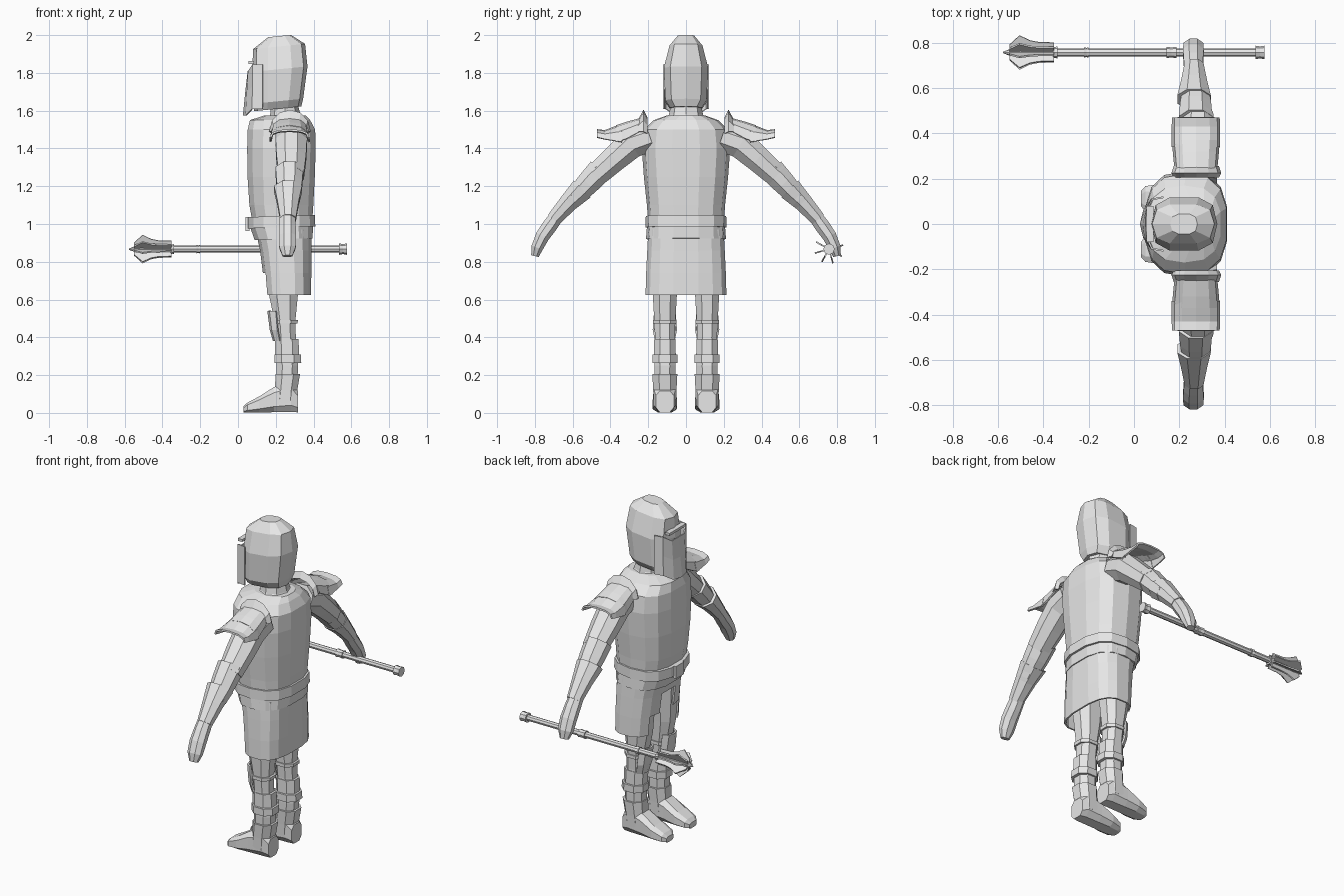
import bpy, bmesh, math
from mathutils import Vector

cube = bpy.data.objects.get("Cube")
if cube:
    bpy.data.objects.remove(cube)

steel = bpy.data.materials.new("pale_grey")
steel.use_nodes = True
steel.diffuse_color = (0.8, 0.8, 0.8, 1)
steel.node_tree.nodes["Principled BSDF"].inputs["Base Color"].default_value = (0.8, 0.8, 0.8, 1)


def finish(name, bm, thick=0):
    bmesh.ops.recalc_face_normals(bm, faces=bm.faces)
    mesh = bpy.data.meshes.new(name)
    bm.to_mesh(mesh)
    bm.free()
    obj = bpy.data.objects.new(name, mesh)
    bpy.context.collection.objects.link(obj)
    mesh.materials.append(steel)
    if thick:
        mod = obj.modifiers.new("thickness", "SOLIDIFY")
        mod.thickness = thick
    return obj


def bow(value, power):
    return math.copysign(abs(value) ** (2 / power), value)


def loft(name, rings, n=8, power=2, arc=None, turn=0, caps=True, thick=0, cut=None):
    """Skin rings of (centre, u axis, v axis); arc limits the angle in degrees."""
    bm = bmesh.new()
    if arc:
        angles = [math.radians(arc[0] + (arc[1] - arc[0]) * i / n) for i in range(n + 1)]
    else:
        angles = [math.tau * (i + turn) / n for i in range(n)]
    rows = [[bm.verts.new(c + u * bow(math.cos(a), power) + v * bow(math.sin(a), power))
             for a in angles] for c, u, v in rings]
    for low, high in zip(rows, rows[1:]):
        for i in range(n):
            j = (i + 1) % len(angles)
            bm.faces.new((low[i], low[j], high[j], high[i]))
    if caps and not arc:
        bm.faces.new(rows[0])
        bm.faces.new(rows[-1])
    if cut:
        gone = [f for f in bm.faces if cut(f.calc_center_median())]
        bmesh.ops.delete(bm, geom=gone, context="FACES")
    return finish(name, bm, thick)


def upright(rows, y=0, tilt=0):
    """Level rings from (z, front x, back x, half width)."""
    return [(Vector(((a + b) / 2, y, z)), Vector(((b - a) / 2, 0, tilt * (b - a) / 2)),
             Vector((0, w, 0))) for z, a, b, w in rows]


def limb(rows, side, x):
    """Rings across a path in the y-z plane, from (y, z, half x, half thickness)."""
    out = []
    for i, (y, z, hx, hr) in enumerate(rows):
        p, q = rows[max(i - 1, 0)], rows[min(i + 1, len(rows) - 1)]
        d = Vector((0, q[0] - p[0], q[1] - p[1])).normalized()
        out.append((Vector((x, side * y, z)), Vector((hx, 0, 0)),
                    Vector((0, -side * d.z, d.y)) * hr))
    return out


def arch(rows, side, x):
    """Rings standing across y, from (y, base z, half x, height)."""
    return [(Vector((x, side * y, z)), Vector((hx, 0, 0)), Vector((0, 0, h)))
            for y, z, hx, h in rows]


def along_x(rows, y, z=None):
    """Rings facing along x, from (x, half width, half height)."""
    return [(Vector((x, y, hz if z is None else z)), Vector((0, hw, 0)), Vector((0, 0, hz)))
            for x, hw, hz in rows]


def box(name, centre, size):
    bm = bmesh.new()
    bmesh.ops.create_cube(bm, size=1)
    for v in bm.verts:
        v.co = Vector(centre) + v.co * Vector(size)
    return finish(name, bm)


# Helmet, with a pointed visor under the eye slit
loft("helmet", upright([(1.61, .085, .335, .085), (1.65, .08, .345, .113), (1.82, .075, .368, .122),
                        (1.94, .08, .355, .09), (1.995, .16, .28, .045)], tilt=.1), 10, 2.8)
bm = bmesh.new()
rows = []
for z, dx in ((1.59, 0), (1.71, .012), (1.825, .025)):
    rows.append([bm.verts.new((x + dx * (1 - abs(y) / .12), y, z + (.02 if abs(y) > .1 else -.015)))
                 for x, y in ((.13, -.122), (.075, -.112), (.04, -.06), (.026, 0),
                              (.04, .06), (.075, .112), (.13, .122))])
for low, high in zip(rows, rows[1:]):
    for i in range(len(low) - 1):
        bm.faces.new((low[i], low[i + 1], high[i + 1], high[i]))
finish("visor", bm, .008)
box("brow_ridge", (.07, 0, 1.855), (.03, .16, .015))
loft("neck", upright([(1.53, .15, .36, .13), (1.58, .17, .33, .09), (1.66, .18, .31, .075)]), 8)

# Torso armour
loft("torso", upright([(1.0, .075, .395, .2), (1.1, .057, .402, .207), (1.25, .047, .41, .223),
                       (1.4, .045, .415, .234), (1.5, .048, .412, .222), (1.55, .06, .385, .17),
                       (1.575, .14, .36, .1)]), 14, 2.6, turn=.5)
loft("belt", upright([(.982, .05, .413, .214), (1.042, .05, .41, .213)], tilt=.03), 14, 2.6, turn=.5)
loft("lower_belt", upright([(.92, .085, .398, .212), (.985, .062, .4, .207)], tilt=.03), 14, 2.6, turn=.5)
box("buckle", (.05, 0, 1.0), (.02, .08, .075))

# Skirt with an arched opening at the front
loft("skirt", upright([(.625, .14, .388, .217), (.74, .13, .39, .214), (.86, .115, .39, .208),
                       (.97, .09, .392, .202)]), 16, 2.8, turn=.5, caps=False, thick=.01,
     cut=lambda c: c.x < .2 and (abs(c.y) < .13 and c.z < .8 or abs(c.y) < .05 and c.z < .9))

for side, tag in ((1, "right_"), (-1, "left_")):
    # Arms
    loft(tag + "upper_arm", limb([(.19, 1.46, .09, .08), (.29, 1.425, .09, .085),
                                  (.38, 1.345, .085, .075), (.48, 1.255, .072, .066)], side, .282), 8, turn=.5)
    loft(tag + "elbow_sleeve", limb([(.455, 1.285, .08, .072), (.52, 1.215, .074, .066),
                                     (.6, 1.13, .06, .052)], side, .272), 8, turn=.5)
    loft(tag + "gauntlet", limb([(.55, 1.185, .08, .068), (.62, 1.115, .062, .054),
                                 (.70, 1.025, .045, .042)], side, .265), 8, turn=.5)
    loft(tag + "hand", limb([(.685, 1.04, .044, .04), (.725, .985, .047, .043), (.76, .935, .05, .04),
                             (.788, .875, .047, .034), (.8, .83, .028, .022)], side, .262), 8, turn=.5)

    # Shoulder plates
    loft(tag + "shoulder_rim", arch([(.205, 1.48, .1, .085), (.225, 1.49, .11, .115),
                                     (.255, 1.49, .1, .06)], side, .275), 6, arc=(0, 180), thick=.01)
    loft(tag + "shoulder_plate", arch([(.245, 1.49, .095, .07), (.32, 1.45, .102, .09),
                                       (.37, 1.435, .106, .088)], side, .273), 6, 2.5, (0, 180), thick=.01)
    loft(tag + "shoulder_flare", arch([(.34, 1.435, .107, .097), (.43, 1.45, .107, .047),
                                       (.47, 1.46, .105, .042)], side, .273), 6, 2.5, (0, 180), thick=.01)

    # Legs
    y = side * .112
    loft(tag + "leg", upright([(.08, .2, .315, .058), (.25, .2, .322, .06), (.4, .195, .31, .056),
                               (.49, .188, .308, .06), (.62, .16, .322, .068),
                               (.9, .14, .36, .09)], y), 8, 2.3, turn=.5)
    for part, rows in (("garter", [(.472, .18, .32, .067), (.492, .178, .322, .067)]),
                       ("calf_band", [(.265, .187, .34, .071), (.308, .187, .338, .071)]),
                       ("greave", [(.31, .192, .328, .062), (.39, .19, .325, .06)]),
                       ("boot_shaft", [(.05, .18, .315, .064), (.12, .19, .318, .066),
                                       (.205, .195, .333, .071)])):
        loft(tag + part, upright(rows, y), 8, 2.3, turn=.5)
    loft(tag + "knee_guard", upright([(.38, .185, .3, .055), (.44, .168, .3, .068), (.54, .155, .3, .06)], y),
         4, 2.3, (110, 250), thick=.01)
    loft(tag + "foot", along_x([(.318, .05, .06), (.28, .062, .085), (.19, .064, .07),
                                (.11, .068, .044), (.05, .058, .028), (.03, .035, .018)], y), 8, 3, turn=.5)

# Flanged mace held in the right hand
MY, MZ = .757, .867
loft("mace_shaft", along_x([(-.5, .018, .018), (.57, .018, .018)], MY, MZ), 8)
for name, x, half, r in (("head_collar", -.348, .01, .027), ("shaft_ring", -.21, .01, .023),
                         ("grip_ring", .165, .022, .025), ("pommel", .556, .02, .03)):
    loft("mace_" + name, along_x([(x - half, r, r), (x, r * .88, r * .88), (x + half, r, r)], MY, MZ), 8)
loft("mace_tip", along_x([(-.578, .003, .003), (-.545, .016, .016), (-.5, .02, .02)], MY, MZ), 8)
bm = bmesh.new()
for k in range(8):
    a = math.tau * (k + .35) / 8
    out = Vector((0, math.cos(a), math.sin(a)))
    outline = [(-.55, .01), (-.55, .035), (-.505, .078), (-.46, .055), (-.42, .047), (-.352, .045), (-.352, .01)]
    bm.faces.new([bm.verts.new(Vector((x, MY, MZ)) + out * r) for x, r in outline])
flanges = finish("mace_flanges", bm, .008)
flanges.modifiers["thickness"].offset = 0
